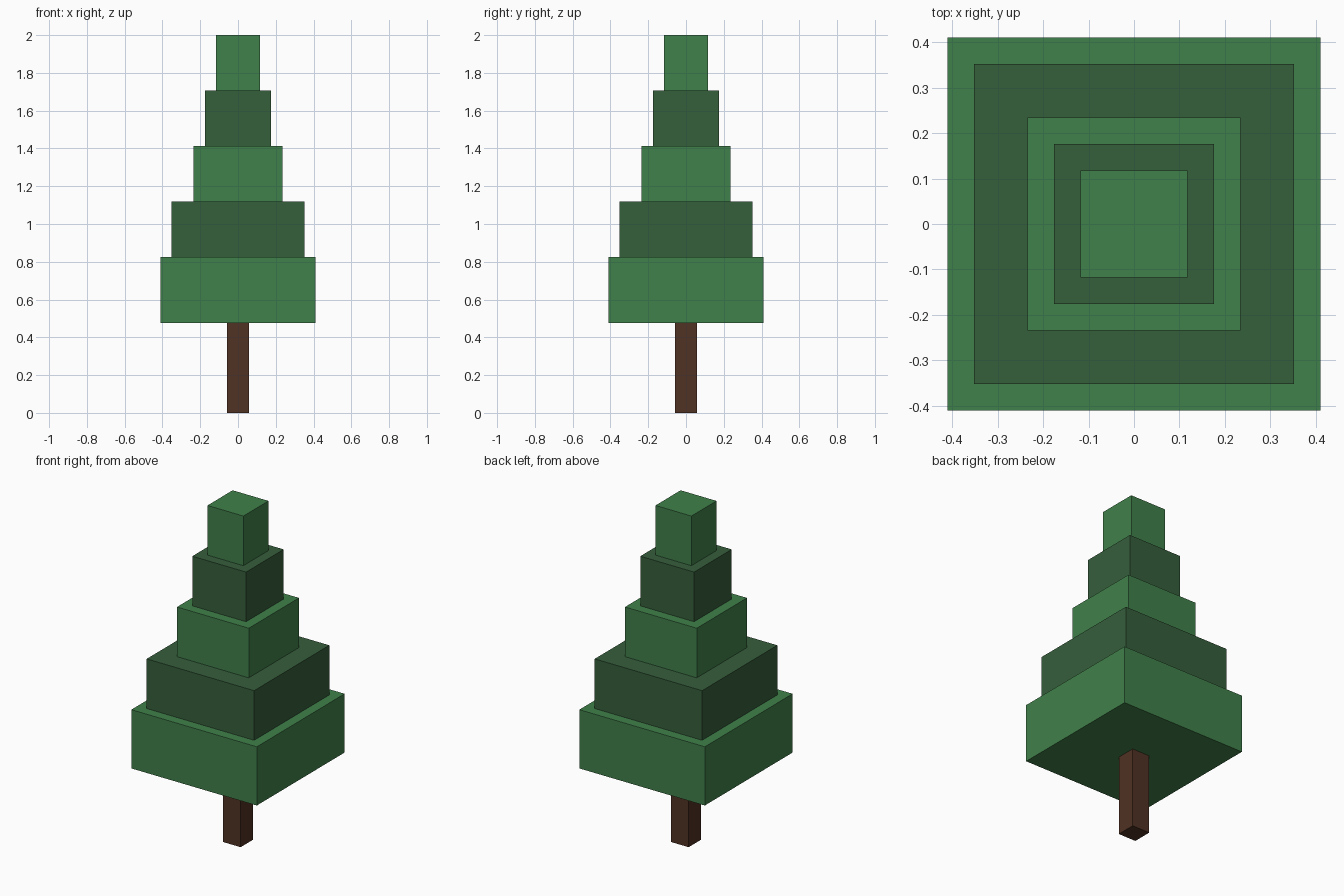
import bpy

cube = bpy.data.objects.get("Cube")
if cube:
    bpy.data.objects.remove(cube, do_unlink=True)


def make_material(name, rgb):
    mat = bpy.data.materials.new(name)
    mat.use_nodes = True
    color = (*rgb, 1.0)
    mat.diffuse_color = color
    mat.node_tree.nodes["Principled BSDF"].inputs["Base Color"].default_value = color
    return mat


def make_block(name, width, bottom, top, mat):
    bpy.ops.mesh.primitive_cube_add(size=1, location=(0, 0, (bottom + top) / 2))
    block = bpy.context.object
    block.name = name
    block.scale = (width, width, top - bottom)
    bpy.ops.object.transform_apply(location=False, rotation=False, scale=True)
    block.data.materials.append(mat)
    return block


light_green = make_material("light green", (0.051, 0.216, 0.069))
dark_green = make_material("dark green", (0.036, 0.112, 0.044))
bark_brown = make_material("bark brown", (0.080, 0.032, 0.017))

# Trunk
foliage_bottom = 0.476
make_block("trunk", 0.116, 0, foliage_bottom, bark_brown)

# Stacked foliage tiers, alternating light and dark
widths = [0.822, 0.704, 0.47, 0.352, 0.235]
tops = [0.824, 1.118, 1.412, 1.706, 2.0]
bottom = foliage_bottom
for i, (width, top) in enumerate(zip(widths, tops)):
    mat = dark_green if i % 2 else light_green
    make_block(f"foliage_tier_{i + 1}", width, bottom, top, mat)
    bottom = top
